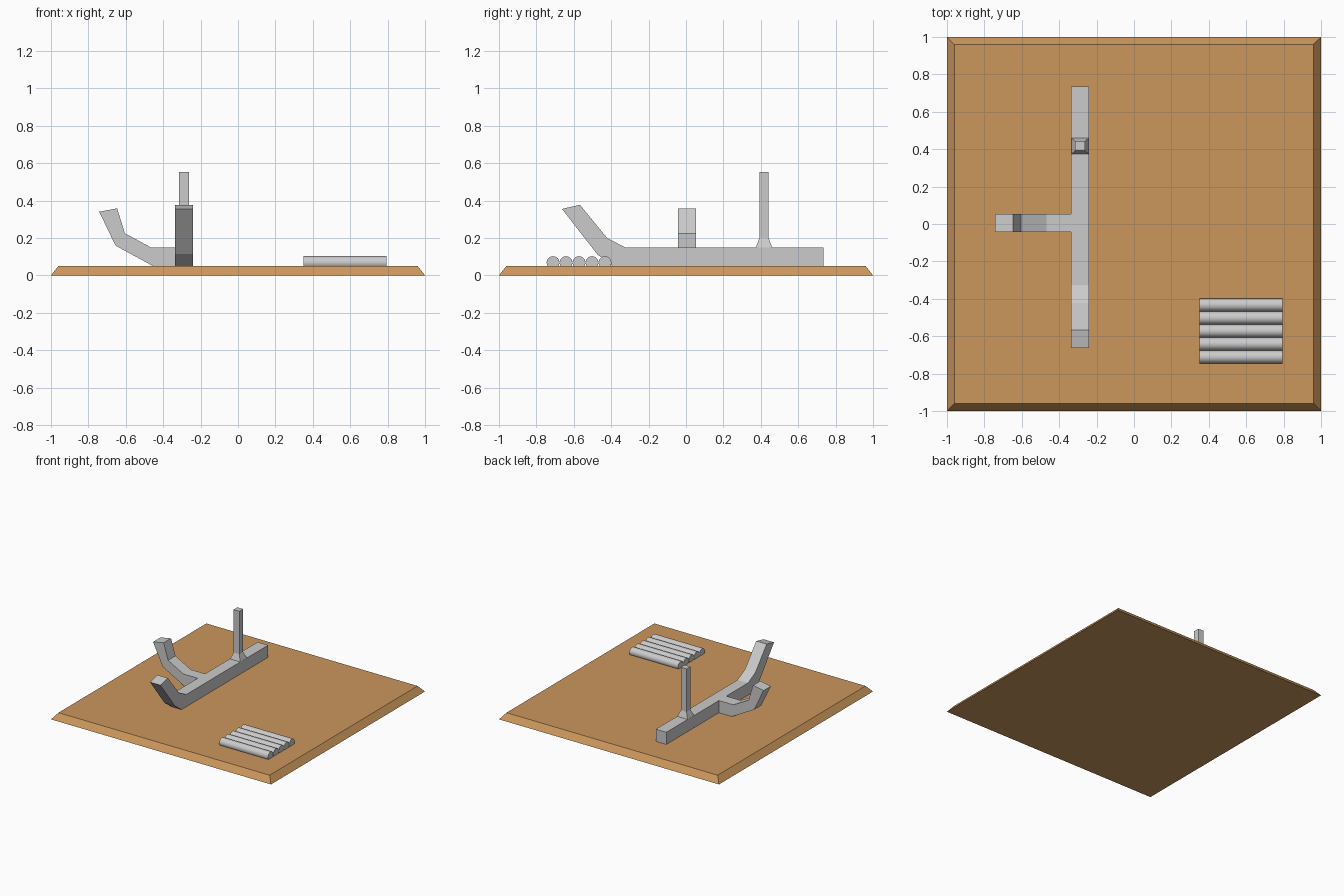
import bpy, bmesh
from mathutils import Matrix, Vector

if "Cube" in bpy.data.objects:
    bpy.data.objects.remove(bpy.data.objects["Cube"])


def finish(name, bm):
    bmesh.ops.recalc_face_normals(bm, faces=bm.faces[:])
    me = bpy.data.meshes.new(name)
    bm.to_mesh(me)
    bm.free()
    ob = bpy.data.objects.new(name, me)
    bpy.context.collection.objects.link(ob)
    return ob


def square_loft(name, cx, cy, rings):
    """Stack of rectangular rings (half x, half y, z), capped at both ends."""
    bm = bmesh.new()
    loops = [[bm.verts.new((cx + sx * hx, cy + sy * hy, z))
              for sx, sy in ((-1, -1), (1, -1), (1, 1), (-1, 1))]
             for hx, hy, z in rings]
    for a, b in zip(loops, loops[1:]):
        for i in range(4):
            j = (i + 1) % 4
            bm.faces.new((a[i], a[j], b[j], b[i]))
    bm.faces.new(loops[0])
    bm.faces.new(loops[-1])
    return finish(name, bm)


def extruded_profile(name, profile, axis, lo, hi):
    """Side profile (u, z) extruded across the given axis from lo to hi."""
    bm = bmesh.new()
    face = bm.faces.new([bm.verts.new((lo, u, z) if axis == 'X' else (u, lo, z))
                         for u, z in profile])
    ext = bmesh.ops.extrude_face_region(bm, geom=[face])
    step = Vector((hi - lo, 0, 0)) if axis == 'X' else Vector((0, hi - lo, 0))
    bmesh.ops.translate(bm, vec=step,
                        verts=[v for v in ext['geom'] if isinstance(v, bmesh.types.BMVert)])
    return finish(name, bm)


# Ground slab with sloping rim
slab = square_loft("ground_slab", 0, 0, [(1, 1, 0), (0.98, 0.98, 0.025), (0.96, 0.96, 0.05)])
mat = bpy.data.materials.new("tan_earth")
mat.diffuse_color = (0.6, 0.31, 0.11, 1)
mat.use_nodes = True
mat.node_tree.nodes["Principled BSDF"].inputs["Base Color"].default_value = mat.diffuse_color
slab.data.materials.append(mat)

# Fallen trunk with upturned end
extruded_profile("trunk_beam", [
    (0.735, 0.05), (0.735, 0.15), (-0.326, 0.15), (-0.422, 0.20),
    (-0.567, 0.377), (-0.663, 0.355), (-0.475, 0.113), (-0.39, 0.05)],
    'X', -0.336, -0.241)

# Side branch bending upward
extruded_profile("side_branch", [
    (-0.33, 0.05), (-0.33, 0.15), (-0.467, 0.15), (-0.605, 0.225),
    (-0.646, 0.358), (-0.742, 0.34), (-0.655, 0.159), (-0.455, 0.05)],
    'Y', -0.043, 0.053)

# Upright post with flared foot
square_loft("upright_post", -0.2885, 0.417,
            [(0.047, 0.043, 0.149), (0.026, 0.025, 0.20), (0.026, 0.025, 0.553)])

# Row of five logs
for i in range(5):
    bpy.ops.mesh.primitive_cylinder_add(
        vertices=16, radius=0.0347, depth=0.443,
        location=(0.5725, -0.433 - i * 0.0695, 0.068), rotation=(0, 1.570796, 0))
    log = bpy.context.object
    log.name = f"log_{i + 1}"
    bpy.ops.object.shade_smooth_by_angle()
